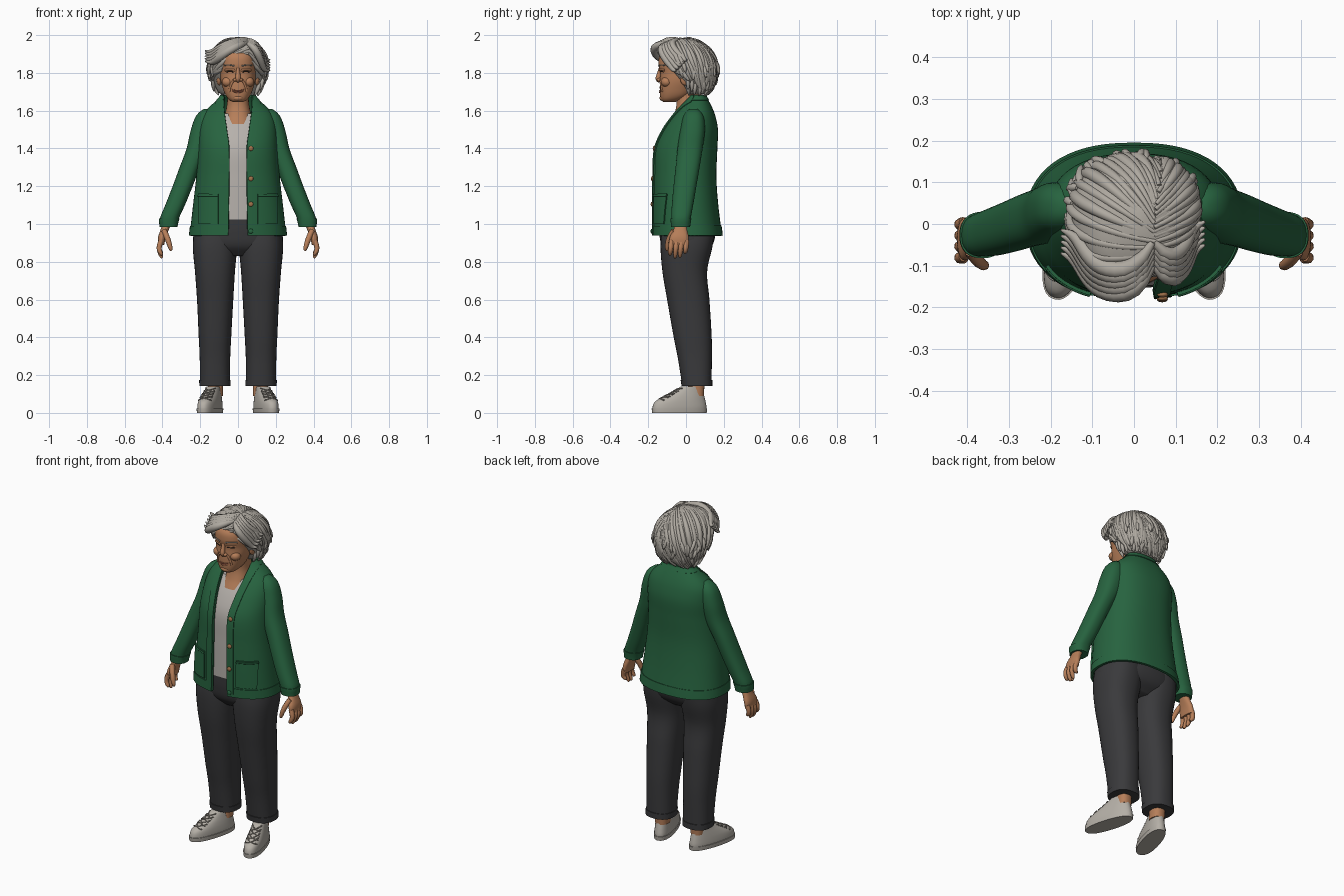
import bpy, bmesh, random
from math import sin, cos, asin, pi, copysign, radians
from mathutils import Vector, Matrix
from mathutils.bvhtree import BVHTree

random.seed(4)
if "Cube" in bpy.data.objects:
    bpy.data.objects.remove(bpy.data.objects["Cube"])

def material(name, r, g, b):
    m = bpy.data.materials.new(name)
    m.use_nodes = True
    m.diffuse_color = (r, g, b, 1)
    shader = m.node_tree.nodes["Principled BSDF"]
    shader.inputs["Base Color"].default_value = (r, g, b, 1)
    shader.inputs["Roughness"].default_value = 0.8
    return m

GREEN = material("green wool", .02, .125, .05)
CHARCOAL = material("charcoal cloth", .042, .042, .045)
SKIN = material("warm skin", .47, .21, .1)
LIP = material("rosy lip", .33, .11, .06)
HAIR = material("silver hair", .43, .4, .355)
SHIRT = material("light grey shirt", .47, .44, .41)
CANVAS = material("pale canvas", .46, .43, .385)
LACE = material("grey lace", .25, .23, .2)
WOOD = material("wooden button", .36, .17, .07)
DARK = material("dark eye", .03, .018, .013)
E = .85  # squareness of every cross-section

def finish(ob, mat):
    ob.data.materials.clear()
    ob.data.materials.append(mat)
    bpy.ops.object.select_all(action='DESELECT')
    ob.select_set(True)
    bpy.context.view_layer.objects.active = ob
    for mod in list(ob.modifiers):
        bpy.ops.object.modifier_apply(modifier=mod.name)
    if ob.type == 'CURVE':
        bpy.ops.object.convert(target='MESH')
    bpy.ops.object.shade_smooth_by_angle(angle=radians(50))
    return bpy.context.object

def at(keys, z):
    """Smoothly interpolate rows of (z, centre x, half width, front y, back y)."""
    z = min(max(z, keys[0][0]), keys[-1][0])
    i = max(k for k in range(len(keys) - 1) if keys[k][0] <= z)
    h = keys[i + 1][0] - keys[i][0]
    t = (z - keys[i][0]) / h
    def slope(k, c):
        a, b = keys[max(k - 1, 0)], keys[min(k + 1, len(keys) - 1)]
        return (b[c] - a[c]) / (b[0] - a[0])
    return [(2*t**3 - 3*t*t + 1) * keys[i][c] + (3*t*t - 2*t**3) * keys[i + 1][c]
            + h * ((t**3 - 2*t*t + t) * slope(i, c) + (t**3 - t*t) * slope(i + 1, c))
            for c in range(1, len(keys[0]))]

def surf(keys, z, a, off=0):
    """Point on a body at height z and angle a, where a = 0 is the front."""
    cx, rx, yf, yb = at(keys, z)
    s, c = sin(a), cos(a)
    return Vector((cx + (rx + off) * copysign(abs(s)**E, s),
                   (yf + yb) / 2 - ((yb - yf) / 2 + off) * copysign(abs(c)**E, c), z))

def angle(keys, z, x):
    cx, rx = at(keys, z)[:2]
    return copysign(asin(min(.97, abs(x - cx) / rx)**(1 / E)), x - cx)

def on(keys, z, x, off=0):
    return surf(keys, z, angle(keys, z, x), off)

def grid(name, fn, nu, nv, mat, wrap=True, thick=0):
    bm = bmesh.new()
    n = nu if wrap else nu + 1
    rows = [[bm.verts.new(fn(u / nu, v / nv)) for u in range(n)] for v in range(nv + 1)]
    for lo, hi in zip(rows, rows[1:]):
        for u in range(nu):
            w = (u + 1) % n
            bm.faces.new((lo[u], lo[w], hi[w], hi[u]))
    if wrap:
        bm.faces.new(rows[0])
        bm.faces.new(rows[-1])
    bmesh.ops.recalc_face_normals(bm, faces=bm.faces)
    me = bpy.data.meshes.new(name)
    bm.to_mesh(me)
    bm.free()
    ob = bpy.data.objects.new(name, me)
    bpy.context.collection.objects.link(ob)
    if thick:
        mod = ob.modifiers.new("thickness", 'SOLIDIFY')
        mod.thickness, mod.offset = thick, 0
    return finish(ob, mat)

def loft(name, keys, mat, z0=None, z1=None, off=0, side=1, nv=24, place=None):
    z0, z1 = z0 if z0 is not None else keys[0][0], z1 or keys[-1][0]
    def fn(u, v):
        p = surf(keys, z0 + (z1 - z0) * v, u * 2 * pi, off)
        p = place @ p if place else p
        return (p.x * side, p.y, p.z)
    return grid(name, fn, 36, nv, mat)

def tubes(name, paths, mat, side=1):
    cu = bpy.data.curves.new(name, 'CURVE')
    cu.dimensions, cu.bevel_depth, cu.bevel_resolution = '3D', 1, 2
    cu.use_fill_caps, cu.resolution_u = True, 3
    for path in paths:
        sp = cu.splines.new('NURBS')
        sp.points.add(len(path) - 1)
        for q, (p, r) in zip(sp.points, path):
            q.co, q.radius = (p[0] * side, p[1], p[2], 1), r
        sp.order_u, sp.use_endpoint_u = min(4, len(path)), True
    ob = bpy.data.objects.new(name, cu)
    bpy.context.collection.objects.link(ob)
    return finish(ob, mat)

def blob(name, loc, size, mat):
    bpy.ops.mesh.primitive_uv_sphere_add(segments=20, ring_count=12, radius=1, location=loc)
    ob = bpy.context.object
    ob.name, ob.scale = name, size
    return finish(ob, mat)

# Body profiles: z, centre x, half width, front y, back y
TORSO = [(.94, 0, .25, -.17, .185), (1.1, 0, .232, -.17, .165), (1.25, 0, .215, -.168, .155),
         (1.4, 0, .205, -.16, .16), (1.5, 0, .2, -.118, .163), (1.57, 0, .185, -.07, .15),
         (1.61, 0, .155, -.037, .135), (1.64, 0, .12, -.01, .12), (1.675, 0, .085, .018, .1)]
ARM = [(.99, .368, .044, -.075, .018), (1.03, .363, .05, -.078, .025), (1.1, .333, .052, -.075, .038),
       (1.2, .293, .053, -.066, .055), (1.3, .255, .054, -.055, .072), (1.4, .212, .06, -.045, .088),
       (1.5, .182, .067, -.03, .1), (1.58, .165, .053, -.01, .09), (1.61, .16, .02, .02, .06)]
LEG = [(.145, .122, .079, -.02, .135), (.3, .122, .081, -.045, .137), (.4, .122, .086, -.065, .136),
       (.6, .121, .096, -.1, .124), (.75, .122, .106, -.125, .112), (.88, .122, .117, -.135, .14),
       (.96, .12, .112, -.13, .15)]
HIPS = [(.83, 0, .14, -.08, .08), (.88, 0, .225, -.125, .135), (.95, 0, .235, -.142, .155),
        (1.035, 0, .21, -.148, .135)]
SHOE = [(0, 0, .048, -.15, .14), (.03, 0, .05, -.152, .143), (.06, 0, .048, -.138, .138),
        (.085, 0, .044, -.095, .132), (.11, 0, .039, -.045, .126), (.14, 0, .034, .005, .12)]
HEAD = [(1.645, 0, .025, -.118, -.06), (1.655, 0, .045, -.13, -.03), (1.68, 0, .065, -.137, .02),
        (1.72, 0, .081, -.139, .05), (1.76, 0, .092, -.138, .08), (1.8, 0, .096, -.137, .1),
        (1.85, 0, .098, -.146, .11), (1.9, 0, .088, -.134, .1), (1.95, 0, .05, -.07, .06)]
NECK = [(1.53, 0, .085, -.085, .11), (1.58, 0, .07, -.062, .1), (1.64, 0, .058, -.05, .085),
        (1.73, 0, .056, -.06, .08)]
SCALP = [(1.685, 0, .085, .015, .095), (1.7, 0, .105, 0, .115), (1.75, 0, .128, -.04, .145),
         (1.8, 0, .145, -.08, .158), (1.85, 0, .15, -.112, .158), (1.9, 0, .14, -.127, .14),
         (1.945, 0, .108, -.122, .108), (1.97, 0, .072, -.085, .072), (1.986, 0, .025, -.03, .03)]
OPENING = [(.94, .05), (1.4, .046), (1.5, .058), (1.6, .071), (1.675, .072)]

# Cardigan body with an open front, then its edge bands and ribbing
def edge(z, extra=0):
    return angle(TORSO, z, at(OPENING, z)[0] + extra)

def cardigan(z0, z1, off):
    def fn(u, v):
        z = z0 + (z1 - z0) * v
        return surf(TORSO, z, edge(z) + u * 2 * (pi - edge(z)), off)
    return fn

grid("cardigan_body", cardigan(.94, 1.675, 0), 60, 40, GREEN, False, .012)
grid("cardigan_hem", cardigan(.938, .99, .004), 60, 4, GREEN, False, .012)
grid("cardigan_neckband", cardigan(1.652, 1.682, .003), 40, 4, GREEN, False, .014)
for side, word in ((1, "left"), (-1, "right")):
    def band(u, v):
        z = .938 + .742 * v
        p = surf(TORSO, z, edge(z) + u * (edge(z, .038) - edge(z)), .006)
        return (p.x * side, p.y, p.z)
    grid(word + "_button_band", band, 4, 40, GREEN, False, .012)
    def pocket(u, v):
        p = on(TORSO, 1.0 + .16 * v, .1 + .1 * u, .009)
        return (p.x * side, p.y, p.z)
    grid(word + "_pocket", pocket, 10, 10, GREEN, False, .008)
    rim = [(on(TORSO, 1.15, .1 + .01 * i, .012), .005) for i in range(11)]
    tubes(word + "_pocket_rim", [rim], GREEN, side)

    # Sleeves with cuffs
    loft(word + "_sleeve", ARM, GREEN, side=side, nv=32)
    loft(word + "_cuff", ARM, GREEN, .985, 1.03, .004, side, 4)

    # Hands
    palm = [(.89, .407, .016, -.085, .012), (.93, .402, .021, -.086, .014),
            (.97, .388, .022, -.066, .006), (1.02, .37, .025, -.055, .0)]
    loft(word + "_palm", palm, SKIN, side=side, nv=10)
    fingers = []
    for y, tip in ((-.077, .835), (-.05, .82), (-.024, .823), (.003, .845)):
        fingers.append([((.407, y, .91), .014), ((.42, y - .003, .88), .0145),
                        ((.417, y - .006, .855), .0125), ((.405, y - .008, tip + .006), .011),
                        ((.401, y - .008, tip), .005)])
    fingers.append([((.392, -.065, .965), .014), ((.375, -.088, .93), .016),
                    ((.362, -.1, .89), .013), ((.355, -.1, .865), .011), ((.354, -.1, .858), .005)])
    tubes(word + "_fingers", fingers, SKIN, side)

    # Trouser legs, ankles and laced shoes
    loft(word + "_trouser_leg", LEG, CHARCOAL, side=side, nv=30)
    loft(word + "_trouser_cuff", LEG, CHARCOAL, .142, .175, .004, side, 3)
    ankle = [(.09, .118, .038, .01, .095), (.2, .12, .042, .01, .1)]
    loft(word + "_ankle", ankle, SKIN, side=side, nv=4)
    turn = Matrix.Translation((.147, -.03, 0)) @ Matrix.Rotation(.29, 4, 'Z')
    loft(word + "_shoe", SHOE, CANVAS, side=side, place=turn)
    loft(word + "_sole", SHOE, CANVAS, 0, .024, .004, side, 3, turn)
    laces = []
    for i in range(4):
        for d in (1, -1):
            laces.append([(turn @ surf(SHOE, .078 + .014 * i + .011 * d * k, k * .75, .002), .0035)
                          for k in (-1, -.6, -.2, .2, .6, 1)])
    tubes(word + "_laces", laces, LACE, side)

    # Paired face details
    blob(word + "_cheek", (side * .054, -.103, 1.752), (.031, .03, .027), SKIN)
    blob(word + "_ear", (side * .1, -.005, 1.77), (.014, .026, .036), SKIN)
    blob(word + "_nostril", (side * .015, -.142, 1.763), (.011, .013, .009), SKIN)
    tubes(word + "_eye", [[(on(HEAD, 1.805 + .005 * (1 - abs(k)), .042 + .019 * k, .0), .0045 - .002 * abs(k))
                           for k in (-1, -.4, .4, 1)]], DARK, side)
    tubes(word + "_eyelid", [[(on(HEAD, 1.814 + .006 * (1 - abs(k)), .043 + .025 * k, -.001), .006)
                              for k in (-1, -.4, .4, 1)]], SKIN, side)
    tubes(word + "_eyebrow", [[(on(HEAD, 1.838 + .008 * (1 - abs(k - .2)), .046 + .028 * k, .0), .004)
                               for k in (-1, -.4, .4, 1)]], LACE, side)
    tubes(word + "_smile_fold", [[((side * x, on(HEAD, z, x).y, z), .006) for x, z in
                                  ((.022, 1.762), (.036, 1.745), (.044, 1.72), (.046, 1.7))]], SKIN)

# Buttons down the left band
for z in (1.4, 1.24, 1.105, .962):
    blob("button", on(TORSO, z, .064, .014), (.013, .007, .013), WOOD if z > 1 else GREEN)

# Shirt, hips, neck and head
loft("shirt", TORSO, SHIRT, 1.025, 1.585, -.017)
loft("trouser_hips", HIPS, CHARCOAL)
loft("trouser_waistband", HIPS, CHARCOAL, 1.0, 1.03, .003, nv=3)
loft("neck", NECK, SKIN)
loft("head", HEAD, SKIN, nv=40)
tubes("nose", [[((0, -.136, 1.825), .009), ((0, -.14, 1.8), .011), ((0, -.148, 1.775), .015),
                ((0, -.147, 1.763), .015), ((0, -.138, 1.755), .009)]], SKIN)
blob("chin", (0, -.118, 1.667), (.03, .022, .017), SKIN)
for name, z, r in (("upper_lip", 1.705, .0045), ("lower_lip", 1.697, .006)):
    tubes(name, [[(on(HEAD, z + .008 * k * k, .033 * k, 0), r * (1.1 - .8 * abs(k)))
                  for k in (-1, -.5, 0, .5, 1)]], LIP)

# Hair: a scalp volume covered by locks combed away from a side parting
scalp = loft("hair_base", SCALP, HAIR, nv=30)
tree = BVHTree.FromPolygons([v.co for v in scalp.data.vertices],
                            [p.vertices[:] for p in scalp.data.polygons])
CORE = Vector((0, .01, 1.83))

def comb(start, end, r, flick):
    path, n = [], 9
    d0, d1 = (start - CORE).normalized(), (end - CORE).normalized()
    for i in range(n + 1):
        t = i / n
        d = d0.slerp(d1, t)
        hit = tree.ray_cast(CORE, d)[0] or end
        lift = -.003 + flick * t**4 + .003 * sin(t * 9 + r * 900)
        path.append((hit + d * lift, r * (.35 + 1.1 * t if t < .5 else .9) * (1 if t < .95 else .3)))
    return path

locks, count = [], 24
for side in (1, -1):
    for i in range(count):
        t = i / (count - 1)
        a = radians(58 + 122 * t)
        z = 1.695 + .1 * max(0, 1 - t * 2.2)
        start = Vector((.045, -.105 + .225 * t, 1.97 - 3.2 * (t - .45)**2 * .15))
        locks.append(comb(start, surf(SCALP, z, a * side), random.uniform(.014, .019),
                          random.uniform(.004, .018)))
tubes("hair_locks", locks, HAIR)

tufts = []
for i in range(44):
    a, z = radians(62 + 236 * i / 43), random.uniform(1.74, 1.87)
    sway = random.uniform(-.22, .22)
    tufts.append([(surf(SCALP, z - .022 * k, a + sway * k / 3, o), r) for k, o, r in
                  ((0, .0, .006), (1, .007, .014), (2, .012, .012), (3, .02, .003))])
tubes("hair_tufts", tufts, HAIR)

# Swept fringe and side curls
fringe = []
for i in range(5):
    h = .014 * i
    fringe.append([((.045, -.1 + h, 1.958 + h * .4), .008), ((.01, -.165 + h, 1.95 + h * .4), .022),
                   ((-.06, -.175 + h, 1.915 + h * .6), .024), ((-.115, -.13 + h, 1.865 + h), .02),
                   ((-.14, -.08 + h, 1.85 + h), .015), ((-.175, -.07 + h, 1.862 + h), .003)])
    fringe.append([((.048, -.1 + h, 1.955 + h * .4), .008), ((.08, -.14 + h, 1.945 + h * .4), .02),
                   ((.112, -.125 + h, 1.89 + h * .6), .021), ((.132, -.08 + h, 1.835 + h), .017),
                   ((.145, -.06 + h, 1.805 + h), .012), ((.17, -.05 + h, 1.815 + h), .003)])
tubes("hair_fringe", fringe, HAIR)
